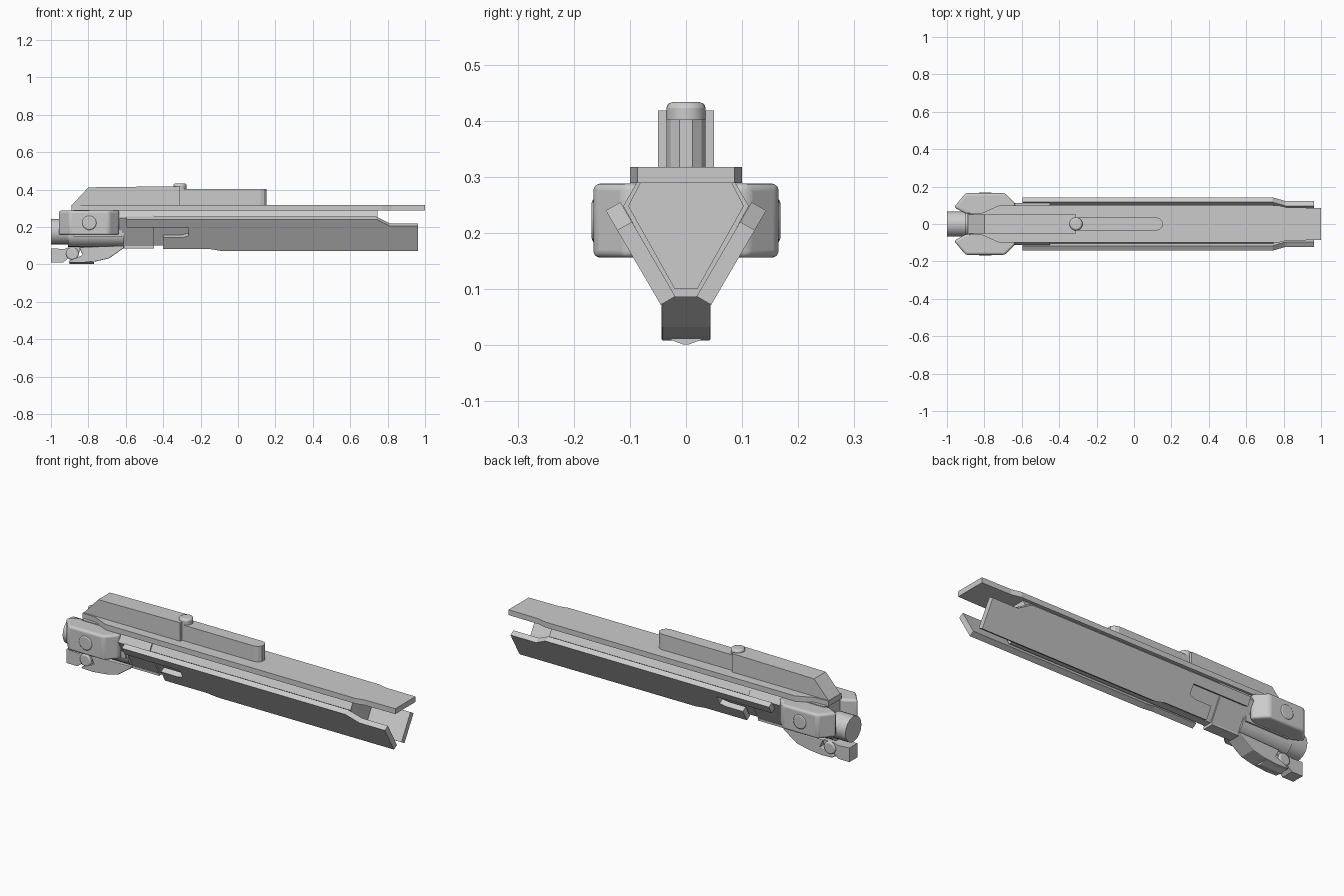
import bpy, bmesh
from math import radians
from mathutils import Vector

if "Cube" in bpy.data.objects:
    bpy.data.objects.remove(bpy.data.objects["Cube"])


def finish(obj, bevel=0, segments=2, mirror=False, smooth=False):
    if bevel:
        b = obj.modifiers.new("bevel", "BEVEL")
        b.width, b.segments, b.limit_method = bevel, segments, "ANGLE"
    if mirror:
        m = obj.modifiers.new("mirror", "MIRROR")
        m.use_axis = (False, True, False)
    if smooth:
        bpy.ops.object.select_all(action="DESELECT")
        obj.select_set(True)
        bpy.context.view_layer.objects.active = obj
        bpy.ops.object.shade_smooth_by_angle(angle=radians(35))
    return obj


def loft(name, a, b, **kw):
    """Solid between two matching outlines."""
    bm = bmesh.new()
    va, vb = [bm.verts.new(p) for p in a], [bm.verts.new(p) for p in b]
    bm.faces.new(va)
    bm.faces.new(vb[::-1])
    n = len(va)
    for i in range(n):
        bm.faces.new((va[i], vb[i], vb[(i + 1) % n], va[(i + 1) % n]))
    bmesh.ops.recalc_face_normals(bm, faces=bm.faces)
    me = bpy.data.meshes.new(name)
    bm.to_mesh(me)
    bm.free()
    obj = bpy.data.objects.new(name, me)
    bpy.context.collection.objects.link(obj)
    return finish(obj, **kw)


def prism(name, pts, axis, lo, hi, **kw):
    """Extrude a 2D outline along x (y,z), y (x,z) or z (x,y)."""
    def put(d):
        return [Vector({"x": (d, p, q), "y": (p, d, q), "z": (p, q, d)}[axis]) for p, q in pts]
    return loft(name, put(lo), put(hi), **kw)


def box(name, x0, x1, y0, y1, z0, z1, **kw):
    return prism(name, [(x0, y0), (x1, y0), (x1, y1), (x0, y1)], "z", z0, z1, **kw)


def rod(name, loc, radius, length, axis, bevel=0, **kw):
    rot = {"x": (0, radians(90), 0), "y": (radians(90), 0, 0), "z": (0, 0, 0)}[axis]
    bpy.ops.mesh.primitive_cylinder_add(vertices=24, radius=radius, depth=length, location=loc, rotation=rot)
    obj = bpy.context.object
    obj.name = name
    bpy.ops.object.transform_apply(location=True, rotation=True, scale=True)
    return finish(obj, bevel=bevel, smooth=True, **kw)


def both(half):
    """Close a half outline by reflecting its second coordinate."""
    return half + [(p, -q) for p, q in reversed(half)]


def both_y(half):
    return half + [(-p, q) for p, q in reversed(half)]


# Long top plate
prism("top_plate", both([(-0.89, 0.055), (-0.81, 0.06), (-0.72, 0.1), (0.77, 0.1), (0.82, 0.088), (1.0, 0.086)]),
      "z", 0.289, 0.318)

# Raised rib: sloped rear block and a thinner round-ended front
prism("rib_block", [(-0.887, 0.30), (-0.887, 0.318), (-0.80, 0.412), (-0.31, 0.418), (-0.31, 0.30)],
      "y", -0.05, 0.05)
prism("rib_front", both([(-0.32, 0.035), (0.12, 0.035), (0.14, 0.028), (0.153, 0.012)]), "z", 0.30, 0.402)
rod("rib_pivot", (-0.31, 0, 0.367), 0.035, 0.132, "z", bevel=0.01)

# Wedge-shaped central body
prism("main_body", both_y([(0.02, 0.1), (0.103, 0.248), (0.082, 0.289)]), "x", -0.45, 0.745)
prism("rear_body", both_y([(0.026, 0.095), (0.112, 0.248), (0.088, 0.289)]), "x", -0.64, -0.45)
box("keel_plate", -0.63, -0.45, -0.03, 0.03, 0.086, 0.098)
box("engine_core", -0.88, -0.62, -0.075, 0.075, 0.15, 0.292)

# Slanted side panels, cut away near the rear
profile = [(-0.595, 0.24), (0.74, 0.24), (0.81, 0.205), (0.963, 0.205), (0.963, 0.072), (-0.09, 0.072),
           (-0.15, 0.082), (-0.4, 0.082), (-0.4, 0.143), (-0.3, 0.143), (-0.265, 0.152), (-0.265, 0.198),
           (-0.595, 0.198)]
outer = [Vector((x, 0.045 + (z - 0.072) * 0.583, z)) for x, z in profile]
loft("side_panel", outer, [p + Vector((0, -0.026, 0.015)) for p in outer], mirror=True)

# Rounded side pods with a small cap
prism("side_pod", [(-0.963, 0.09), (-0.9, 0.165), (-0.69, 0.165), (-0.635, 0.11), (-0.635, 0.085),
                   (-0.70, 0.055), (-0.9, 0.055)], "z", 0.156, 0.288,
      bevel=0.032, segments=4, mirror=True, smooth=True)
rod("pod_cap", (-0.795, 0.153, 0.222), 0.04, 0.03, "y", bevel=0.008, mirror=True)

# Rear nozzle and lower tube
rod("nozzle", (-0.95, 0, 0.175), 0.068, 0.1, "x")
rod("nozzle_neck", (-0.88, 0, 0.175), 0.056, 0.08, "x")
rod("lower_tube", (-0.76, 0, 0.162), 0.068, 0.3, "x")

# Underslung curved fairing
prism("lower_fairing", [(-0.85, 0.092), (-0.83, 0.05), (-0.905, 0.018), (-0.905, 0.01), (-0.84, 0.008),
                        (-0.76, 0.016), (-0.69, 0.032), (-0.61, 0.088), (-0.61, 0.1)],
      "y", -0.044, 0.044, bevel=0.01)
prism("fairing_ridge", both_y([(0.034, 0.012), (0.004, 0.001)]), "x", -0.90, -0.77)

# Hook block and its joint
prism("hook_block", [(-1.0, 0.01), (-0.935, 0.01), (-0.905, 0.035), (-0.86, 0.03), (-0.84, 0.09),
                     (-0.91, 0.09), (-0.93, 0.082), (-1.0, 0.086)], "y", -0.034, 0.034)
rod("hook_joint", (-0.885, 0, 0.057), 0.034, 0.084, "y", bevel=0.008)
